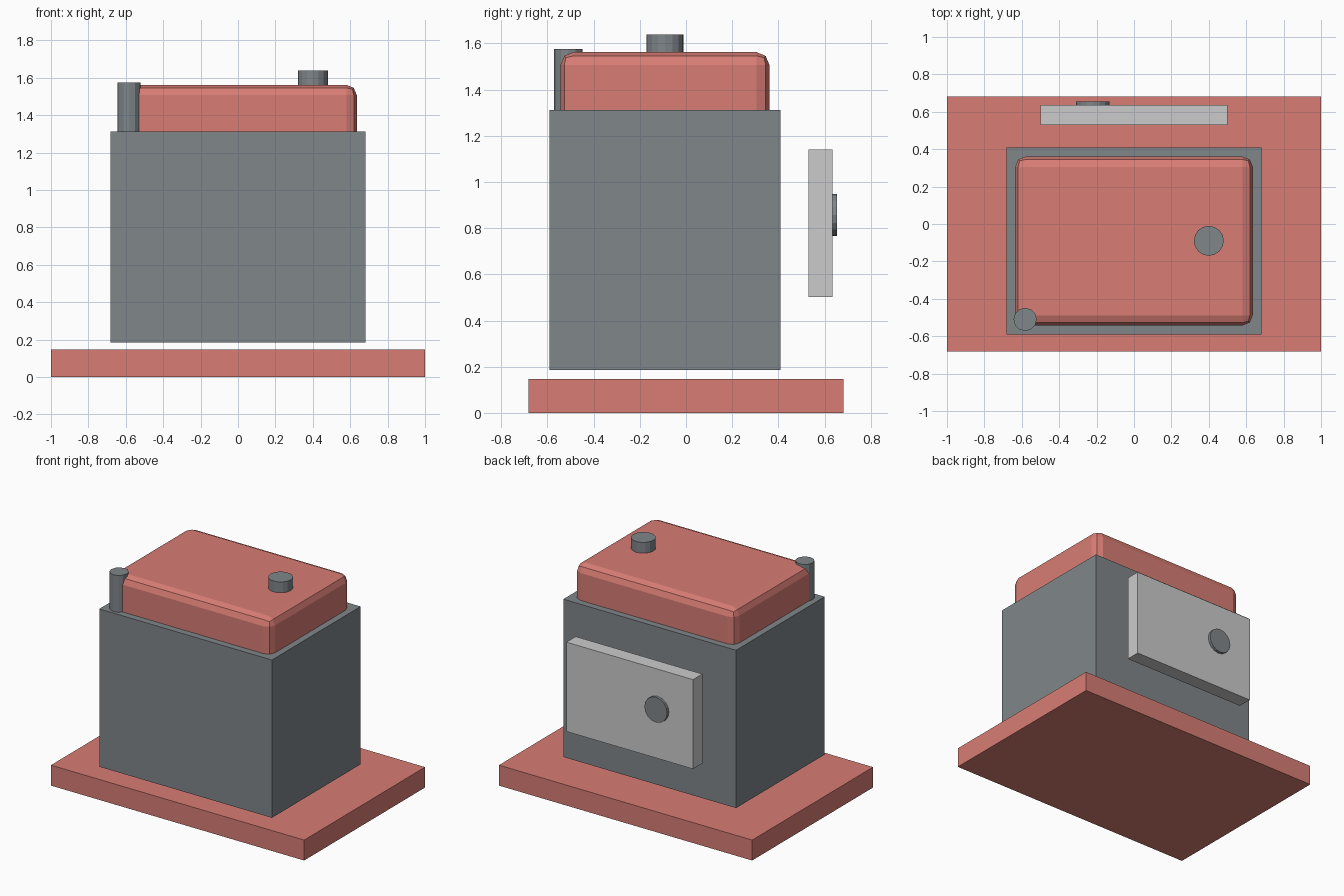
import bpy
from math import pi

if "Cube" in bpy.data.objects:
    bpy.data.objects.remove(bpy.data.objects["Cube"])


def material(name, rgb):
    m = bpy.data.materials.new(name)
    m.diffuse_color = (*rgb, 1)
    m.use_nodes = True
    m.node_tree.nodes["Principled BSDF"].inputs["Base Color"].default_value = m.diffuse_color
    return m


RED = material("brick_red", (0.687, 0.205, 0.175))
DARK = material("slate_grey", (0.214, 0.236, 0.254))


def paint(ob, name, mat):
    ob.name = name
    if mat:
        ob.data.materials.append(mat)
    return ob


def box(name, x, y, z, mat=None):
    # Box from (min, max) ranges on each axis
    bpy.ops.mesh.primitive_cube_add(size=1, location=[(a + b) / 2 for a, b in (x, y, z)])
    ob = bpy.context.object
    ob.scale = [b - a for a, b in (x, y, z)]
    bpy.ops.object.transform_apply(location=False, rotation=False, scale=True)
    return paint(ob, name, mat)


def disc(name, centre, radius, depth, sides, mat, rot=(0, 0, 0)):
    bpy.ops.mesh.primitive_cylinder_add(vertices=sides, radius=radius, depth=depth,
                                        location=centre, rotation=rot)
    return paint(bpy.context.object, name, mat)


# Base slab and main body, with the small gap between them
box("base_slab", (-1, 1), (-0.682, 0.682), (0, 0.146), RED)
box("body", (-0.682, 0.682), (-0.591, 0.409), (0.185, 1.312), DARK)

# Rounded lid seated in the body
lid = box("lid", (-0.635, 0.635), (-0.543, 0.361), (1.2, 1.562), RED)
bev = lid.modifiers.new("rounded_edges", "BEVEL")
bev.width = 0.055
bev.segments = 2

# Cap on the lid and post at the front left corner
disc("lid_cap", (0.4, -0.09, 1.579), 0.08, 0.12, 16, DARK)
disc("corner_post", (-0.582, -0.51, 1.4175), 0.062, 0.315, 12, DARK)

# Back panel standing off the body, with its round button
box("back_panel", (-0.5, 0.5), (0.53, 0.635), (0.502, 1.14))
disc("panel_button", (-0.22, 0.633, 0.857), 0.09, 0.044, 16, DARK, (pi / 2, 0, 0))
